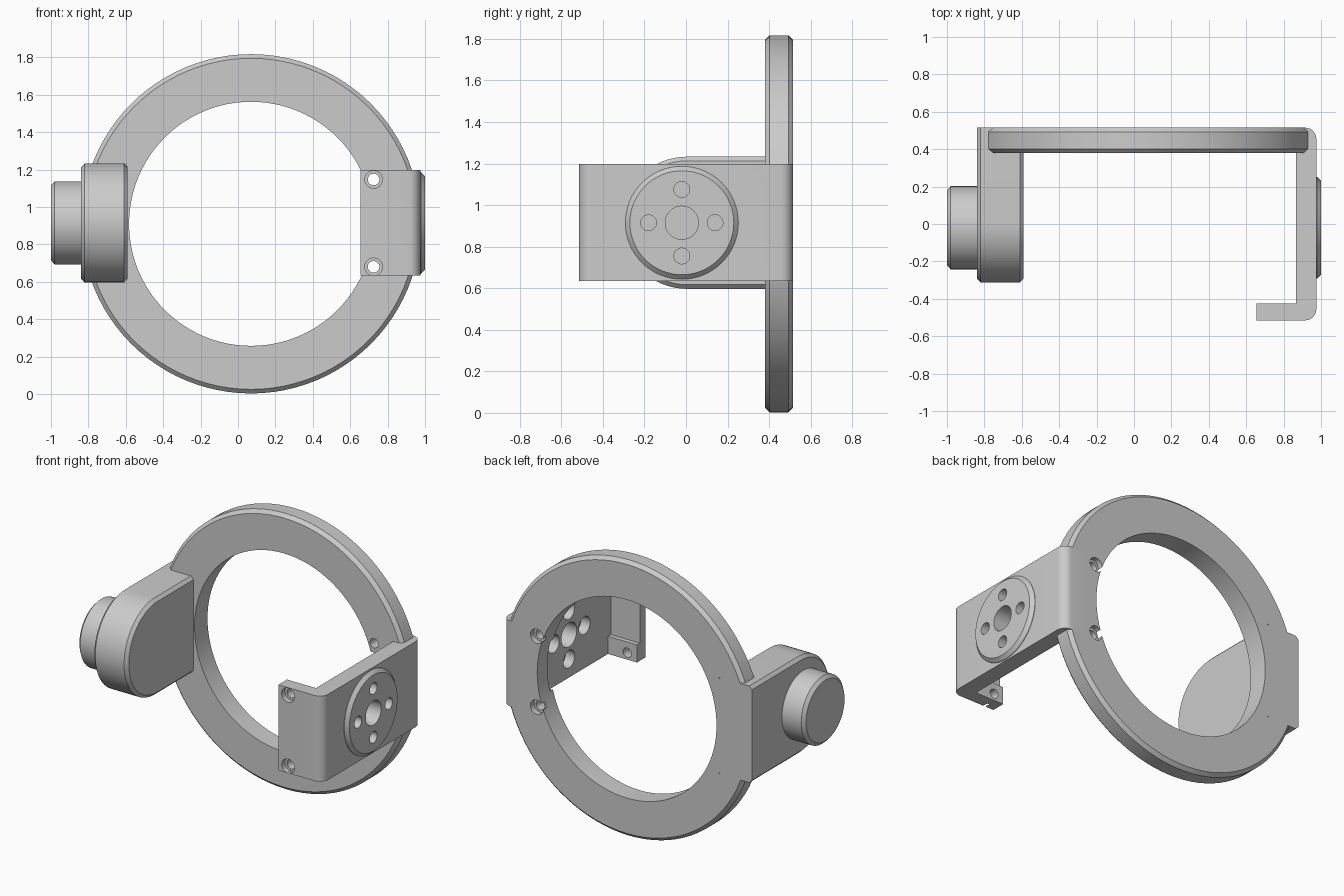
import bpy, bmesh
from math import sin, cos, pi, radians
from mathutils import Vector

if "Cube" in bpy.data.objects:
    bpy.data.objects.remove(bpy.data.objects["Cube"])

CZ = 0.915           # height of the pivot axis
CY = -0.02           # depth of the pivot axis
BACK, FRONT = 0.515, 0.38


def loft(name, loops, closed=False):
    """Skin equal-length point loops; cap the ends or close into a ring."""
    bm = bmesh.new()
    rows = [[bm.verts.new(p) for p in loop] for loop in loops]
    n = len(rows[0])
    pairs = list(zip(rows, rows[1:])) + ([(rows[-1], rows[0])] if closed else [])
    for a, b in pairs:
        for i in range(n):
            j = (i + 1) % n
            bm.faces.new((a[i], a[j], b[j], b[i]))
    if not closed:
        bm.faces.new(rows[0])
        bm.faces.new(rows[-1])
    bmesh.ops.recalc_face_normals(bm, faces=bm.faces)
    me = bpy.data.meshes.new(name)
    bm.to_mesh(me)
    bm.free()
    ob = bpy.data.objects.new(name, me)
    bpy.context.collection.objects.link(ob)
    return ob


def turned(name, axis, center, sections, n=64, closed=False):
    """Turned solid along 'x' or 'y'; sections are (position, radius)."""
    u, v = center
    loops = []
    for p, r in sections:
        ring = [(u + r * cos(2 * pi * i / n), v + r * sin(2 * pi * i / n)) for i in range(n)]
        loops.append([(p, a, b) if axis == 'x' else (a, p, b) for a, b in ring])
    return loft(name, loops, closed)


def box(name, lo, hi):
    (x0, y0, z0), (x1, y1, z1) = lo, hi
    return loft(name, [[(x0, y0, z), (x1, y0, z), (x1, y1, z), (x0, y1, z)] for z in (z0, z1)])


def cut(target, cutters):
    for c in cutters:
        m = target.modifiers.new("cut", 'BOOLEAN')
        m.operation, m.solver, m.object = 'DIFFERENCE', 'EXACT', c
    dg = bpy.context.evaluated_depsgraph_get()
    dg.update()
    me = bpy.data.meshes.new_from_object(target.evaluated_get(dg))
    target.modifiers.clear()
    target.data = me


# Ring with chamfered outer rim
ring = turned("ring", 'y', (0.07, 0.91), [
    (FRONT, 0.6525), (FRONT, 0.885), (FRONT + 0.022, 0.907),
    (BACK - 0.022, 0.907), (BACK, 0.885), (BACK, 0.6525)], 96, True)


# Pivot block: round-ended slab with chamfered side edges
def slab(x, inset):
    r, c = 0.318 - inset, 0.005
    arc = [(x, c - r * sin(pi * i / 32), CZ + r * cos(pi * i / 32)) for i in range(33)]
    return [(x, BACK, CZ + r)] + arc + [(x, BACK, CZ - r)]


block = loft("pivot_block", [slab(-0.84, 0.02), slab(-0.82, 0), slab(-0.61, 0), slab(-0.59, 0.02)])

# Pivot boss on the block
boss = turned("pivot_boss", 'x', (CY, CZ), [(-1.0, 0.20), (-0.98, 0.222), (-0.835, 0.222)])


# U-shaped bracket, bent corners on the outside
def corner(cx, cy, a0):
    return [(cx + 0.06 * cos(radians(a0 + 11.25 * i)), cy + 0.06 * sin(radians(a0 + 11.25 * i)))
            for i in range(9)]


Z0, Z1 = 0.634, 1.197
profile = ([(0.655, -BACK)] + corner(0.915, -0.455, -90) + corner(0.915, 0.455, 0)
           + [(0.80, BACK), (0.80, FRONT), (0.865, FRONT), (0.865, -0.425), (0.655, -0.425)])
bracket = loft("bracket", [[(x, y, z) for x, y in profile] for z in (Z0, Z1)])

# Horn disc on the outside of the bracket
disc = turned("horn_disc", 'x', (CY, CZ), [(0.975, 0.272), (0.978, 0.272), (1.0, 0.25)])

# Cutters: ring seats, flange recess, screw holes, horn holes
seats = [box("seat_right", (0.80, 0.3, Z0), (1.1, 0.6, Z1)),
         box("seat_left", (-1.1, 0.3, CZ - 0.317), (-0.60, 0.6, CZ + 0.317))]
recess = box("recess", (0.5, -0.455, 0.75), (0.865, 0.41, 1.085))
front_holes, back_holes = [], []
for z in (0.68, 1.147):
    for s, group in ((-1, front_holes), (1, back_holes)):
        group.append(turned("screw_hole", 'y', (0.725, z), [
            (s * 0.54, 0.047), (s * 0.48, 0.047), (s * 0.48, 0.031), (s * 0.36, 0.031)], 24))
horn_holes = [turned("horn_hole", 'x', (CY, CZ), [(0.8, 0.08), (1.1, 0.08)], 32)]
for dy, dz in ((0.16, 0), (-0.16, 0), (0, 0.16), (0, -0.16)):
    horn_holes.append(turned("horn_hole", 'x', (CY + dy, CZ + dz), [
        (0.8, 0.058), (0.93, 0.058), (0.93, 0.038), (1.1, 0.038)], 24))

cut(ring, seats + [recess] + back_holes)
cut(bracket, [recess] + front_holes + horn_holes)
cut(disc, horn_holes)
for c in seats + [recess] + front_holes + back_holes + horn_holes:
    bpy.data.objects.remove(c)

# Smooth shading with sharp edges kept
bpy.ops.object.select_all(action='DESELECT')
for ob in (ring, block, boss, bracket, disc):
    ob.select_set(True)
bpy.context.view_layer.objects.active = ring
bpy.ops.object.shade_smooth_by_angle(angle=radians(25))
